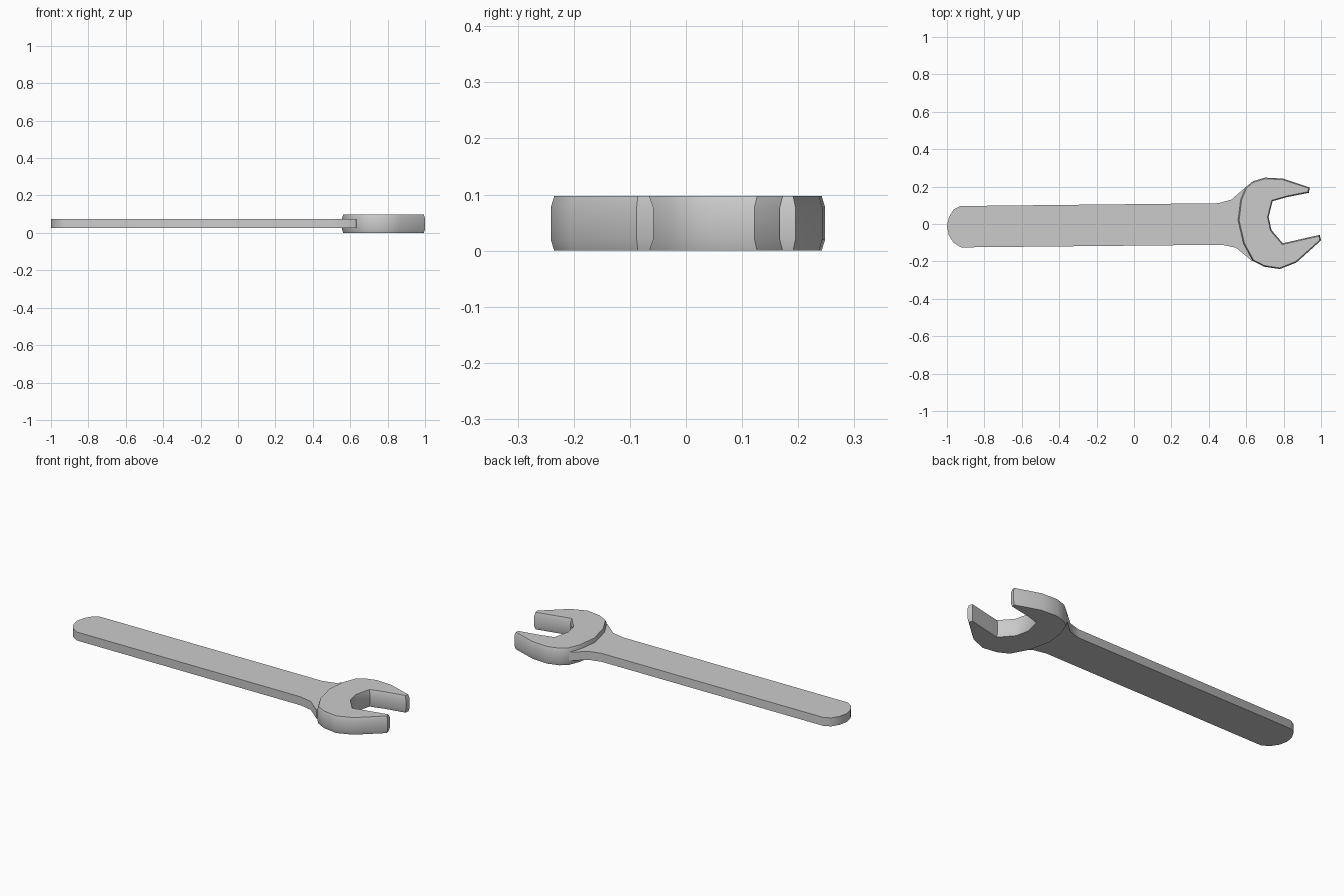
import bpy, bmesh, math
from mathutils import Vector

if "Cube" in bpy.data.objects:
    bpy.data.objects.remove(bpy.data.objects["Cube"])


def offset_loop(pts, d):
    """Move a counter-clockwise outline inwards by d."""
    out = []
    n = len(pts)
    for i in range(n):
        a, b, c = (Vector(pts[j % n]) for j in (i - 1, i, i + 1))
        e1, e2 = (b - a).normalized(), (c - b).normalized()
        n1, n2 = Vector((-e1.y, e1.x)), Vector((-e2.y, e2.x))
        out.append(b + (n1 + n2) * (d / max(0.5, 1 + n1.dot(n2))))
    return out


def slab(name, pts, layers, angle):
    """Stack outline rings, each (height, inset), and cap both ends."""
    bm = bmesh.new()
    rings = [[bm.verts.new((p[0], p[1], z)) for p in offset_loop(pts, d)]
             for z, d in layers]
    n = len(pts)
    for lo, hi in zip(rings, rings[1:]):
        for i in range(n):
            j = (i + 1) % n
            bm.faces.new((lo[i], lo[j], hi[j], hi[i]))
    bm.faces.new(rings[0][::-1])
    bm.faces.new(rings[-1])
    mesh = bpy.data.meshes.new(name)
    bm.to_mesh(mesh)
    bm.free()
    obj = bpy.data.objects.new(name, mesh)
    bpy.context.collection.objects.link(obj)
    bpy.ops.object.select_all(action='DESELECT')
    obj.select_set(True)
    bpy.context.view_layer.objects.active = obj
    bpy.ops.object.shade_smooth_by_angle(angle=math.radians(angle))
    return obj


# Open jaw, tilted a little: outer curve then the slot (counter-clockwise)
jaw = [(0.94, 0.195), (0.795, 0.243), (0.70, 0.248), (0.635, 0.228),
       (0.597, 0.197), (0.57, 0.13), (0.556, 0.02), (0.585, -0.105),
       (0.635, -0.197), (0.695, -0.228), (0.78, -0.241), (0.868, -0.206),
       (1.0, -0.088), (0.993, -0.058), (0.795, -0.103), (0.735, -0.033),
       (0.72, 0.037), (0.741, 0.122), (0.815, 0.143), (0.935, 0.167)]
slab("open_jaw", jaw, [(0, 0.006), (0.02, 0), (0.077, 0), (0.097, 0.006)], 50)

# Flat handle with a rounded end, flaring into the jaw
handle = [(0.61, 0.2), (0.597, 0.197), (0.52, 0.13), (0.45, 0.111),
          (-0.93, 0.096), (-0.965, 0.077), (-0.99, 0.035), (-1.0, -0.013),
          (-0.99, -0.06), (-0.965, -0.1), (-0.925, -0.125),
          (0.47, -0.111), (0.545, -0.127), (0.63, -0.197), (0.64, -0.195)]
slab("handle", handle, [(0.027, 0), (0.075, 0)], 50)
